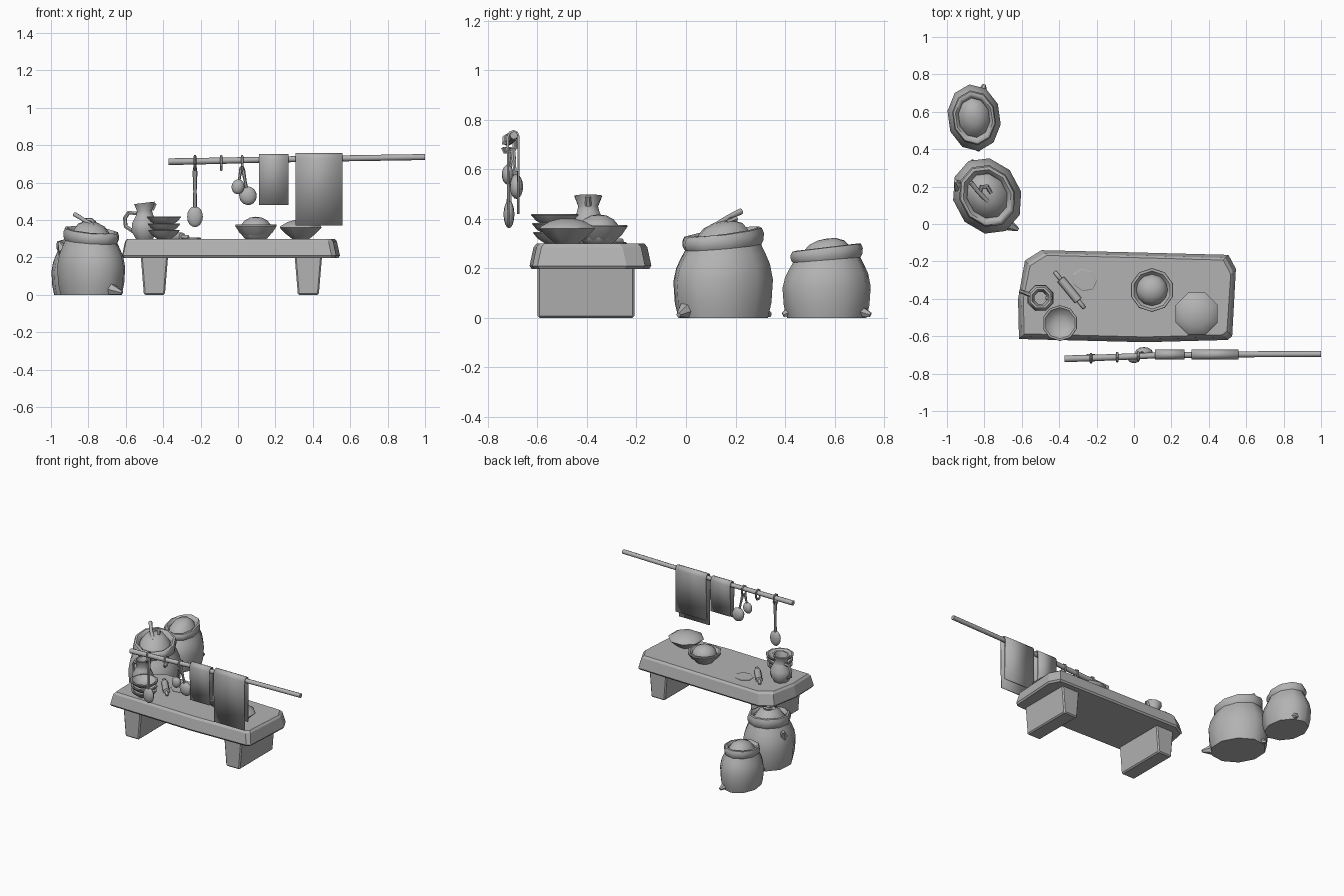
import bpy, bmesh, math
from mathutils import Vector, Matrix

cube = bpy.data.objects.get("Cube")
if cube:
    bpy.data.objects.remove(cube, do_unlink=True)

grey = bpy.data.materials.new("plain_grey")
grey.use_nodes = True
grey.diffuse_color = (0.45, 0.45, 0.45, 1)
grey.node_tree.nodes["Principled BSDF"].inputs["Base Color"].default_value = (0.45, 0.45, 0.45, 1)


def select(ob):
    bpy.ops.object.select_all(action="DESELECT")
    ob.select_set(True)
    bpy.context.view_layer.objects.active = ob


def finish(name, bm, angle=50):
    """Turn a bmesh into an object; angle 0 keeps it flat."""
    bmesh.ops.recalc_face_normals(bm, faces=bm.faces)
    me = bpy.data.meshes.new(name)
    bm.to_mesh(me)
    bm.free()
    me.materials.append(grey)
    ob = bpy.data.objects.new(name, me)
    bpy.context.collection.objects.link(ob)
    if angle:
        select(ob)
        bpy.ops.object.shade_smooth_by_angle(angle=math.radians(angle))
    return ob


def loft(name, rings, angle=0):
    """Skin between rings of equal length and cap both ends."""
    bm = bmesh.new()
    rows = [[bm.verts.new(p) for p in ring] for ring in rings]
    n = len(rows[0])
    for a, b in zip(rows, rows[1:]):
        for i in range(n):
            j = (i + 1) % n
            bm.faces.new((a[i], a[j], b[j], b[i]))
    bm.faces.new(rows[0][::-1])
    bm.faces.new(rows[-1])
    return finish(name, bm, angle)


def lathe(name, profile, centre, sides, scale=(1, 1), turn=0, slope=(0, 0), angle=50):
    """Revolve (radius, height) points; slope tips the upper part."""
    top = max(z for r, z in profile)
    rot = Matrix.Rotation(math.radians(turn), 3, "Z")
    rings = []
    for r, z in profile:
        ring = []
        for i in range(sides):
            a = math.tau * (i + 0.5) / sides
            p = rot @ Vector((r * scale[0] * math.cos(a), r * scale[1] * math.sin(a), z))
            p.z += (slope[0] * p.x + slope[1] * p.y) * (z / top) ** 2
            ring.append(p + Vector(centre))
        rings.append(ring)
    return loft(name, rings, angle)


def tube(name, points, radii, sides=8):
    """Round bar through points, with a radius at each one."""
    cu = bpy.data.curves.new(name, "CURVE")
    cu.dimensions = "3D"
    cu.bevel_depth = 1
    cu.bevel_resolution = (sides - 4) // 2
    cu.use_fill_caps = True
    sp = cu.splines.new("POLY")
    sp.points.add(len(points) - 1)
    for pt, co, r in zip(sp.points, points, radii):
        pt.co = (*co, 1)
        pt.radius = r
    cu.materials.append(grey)
    ob = bpy.data.objects.new(name, cu)
    bpy.context.collection.objects.link(ob)
    select(ob)
    bpy.ops.object.convert(target="MESH")
    bpy.ops.object.shade_smooth_by_angle(angle=math.radians(50))
    return bpy.context.object


def ball(name, centre, size, turn=0):
    bm = bmesh.new()
    bmesh.ops.create_uvsphere(bm, u_segments=12, v_segments=8, radius=1)
    bm.transform(Matrix.Translation(centre) @ Matrix.Rotation(math.radians(turn), 4, "Y")
                 @ Matrix.Diagonal((*size, 1)))
    return finish(name, bm)


# Table top: worn outline, wider at the bottom than at the top
outline = [(-.615, -.615), (.06, -.632), (.5, -.62), (.525, -.6), (.545, -.24),
           (.505, -.165), (.01, -.152), (-.495, -.14), (-.583, -.195), (-.62, -.4)]
mid = Vector((-.037, -.39))


def inset(d, z):
    return [(x - d * math.copysign(1, x - mid.x) * (abs(x - mid.x) > .1),
             y - d * math.copysign(1, y - mid.y) * (abs(y - mid.y) > .1), z) for x, y in outline]


loft("table_top", [inset(.008, .198), inset(0, .21), inset(.016, .285), inset(.028, .3)])


# Table legs: broad tapered slabs
def slab(x0, x1, y0, y1, z):
    return [(x0, y0, z), (x1, y0, z), (x1, y1, z), (x0, y1, z)]


for side, x in (("right", -.447), ("left", .376)):
    leg = loft(side + "_leg", [slab(x - .056, x + .056, -.6, -.208, 0),
                               slab(x - .073, x + .073, -.6, -.208, .205)])
    bev = leg.modifiers.new("soft_edges", "BEVEL")
    bev.width = .008

# Sacks: body, rolled rim and heaped filling in one profile
sack = [(.9, 0), (.97, .06), (1, .15), (.94, .21), (.85, .25), (.75, .29), (.77, .285),
        (.81, .3), (.82, .325), (.78, .345), (.7, .348), (.62, .335), (.59, .32),
        (.56, .33), (.4, .37), (.2, .387), (.02, .39)]
lathe("large_sack", sack, (-.785, .15, 0), 10, (.18, .212), 28, (-.1, .15))
lathe("small_sack", [(r, z * .82) for r, z in sack], (-.855, .568, 0), 10, (.143, .18), 8, (0, .15))


# Gathered corners on the sacks
def corner(name, base, tip):
    tube(name, [base, tip], [.035, .01], 6)


corner("large_sack_front_corner", (-.68, .0, .03), (-.62, -.03, .012))
corner("large_sack_back_corner", (-.82, .28, .035), (-.87, .34, .012))
corner("large_sack_side_corner", (-.93, .2, .23), (-.955, .23, .28))
corner("small_sack_back_corner", (-.82, .68, .035), (-.8, .745, .012))
corner("small_sack_front_corner", (-.84, .44, .035), (-.83, .392, .012))

# Scoop stuck in the large sack
tube("scoop_handle", [(-.872, .222, .43), (-.83, .17, .405), (-.77, .11, .365)], [.013, .011, .014])
tube("scoop_edge", [(-.825, .16, .39), (-.815, .2, .4), (-.785, .2, .4), (-.765, .165, .385)],
     [.01, .012, .012, .01], 6)


# Bowls
def bowl(name, x, y, z, r, h, sides):
    lathe(name, [(r * .45, 0), (r * .8, h * .45), (r, h * .92), (r * .98, h), (r * .87, h),
                 (r * .65, h * .5), (r * .3, h * .25)], (x, y, z), sides, angle=35)


for i in range(3):
    bowl(f"stacked_bowl_{i + 1}", -.396, -.53, .3 + .036 * i, .088 + .004 * i, .047, 10)
bowl("filled_bowl", .096, -.353, .3, .117, .075, 10)
ball("bowl_filling", (.096, -.353, .35), (.085, .085, .068))
lathe("covered_bowl", [(.05, 0), (.085, .025), (.122, .06), (.115, .069), (.075, .09), (.035, .1),
                       (.004, .102)], (.335, -.48, .3), 8, angle=35)

# Pitcher with handle and spout
lathe("pitcher", [(.05, 0), (.075, .04), (.072, .085), (.05, .125), (.043, .15), (.06, .192),
                  (.048, .192), (.034, .15), (.034, .11)], (-.5, -.395, .3), 8, slope=(.12, 0))
tube("pitcher_handle", [(-.54, -.385, .435), (-.585, -.367, .44), (-.605, -.36, .41),
                        (-.6, -.362, .365), (-.56, -.378, .34)], [.011] * 5, 6)
tube("pitcher_spout", [(-.462, -.395, .455), (-.442, -.395, .49)], [.014, .01], 6)

# Rolling pin and rolled dough
pin_a, pin_b = Vector((-.425, -.255, .31)), Vector((-.265, -.45, .31))
steps = [0, .02, .16, .2, .21, .79, .8, .84, .98, 1]
tube("rolling_pin", [pin_a.lerp(pin_b, t) for t in steps],
     [.006, .011, .011, .01, .023, .023, .01, .011, .011, .006])
lathe("dough_sheet", [(1, 0), (1, .006), (.92, .009)], (-.265, -.3, .297), 7, (.07, .06), -25, angle=0)

# Hanging rod
tube("hanging_rod", [(-.372, -.721, .712), (-.1, -.712, .717), (.1, -.703, .722), (.5, -.697, .729),
                     (1, -.695, .737)], [.018, .017, .016, .016, .016])


# Towels folded over the rod
def towel(name, x0, x1, front_end, back_end, top):
    path = [(-.717, front_end), (-.72, top - .025), (-.712, top - .007), (-.697, top),
            (-.683, top - .007), (-.676, top - .025), (-.678, back_end)]
    bm = bmesh.new()
    rows = [[bm.verts.new((x, y, z)) for x in (x0, x1)] for y, z in path]
    for a, b in zip(rows, rows[1:]):
        bm.faces.new((a[0], a[1], b[1], b[0]))
    ob = finish(name, bm)
    sol = ob.modifiers.new("cloth_thickness", "SOLIDIFY")
    sol.thickness = .009
    sol.offset = 0


towel("small_towel", .112, .27, .48, .5, .75)
towel("large_towel", .308, .558, .37, .42, .755)

# Hooks over the rod
for i, (x, y) in enumerate(((-.23, -.717), (-.09, -.711), (.022, -.707))):
    path = [(x, y - .02, .7), (x, y - .018, .73), (x, y, .742), (x, y + .022, .728),
            (x, y + .022, .69), (x, y + .008, .67), (x, y - .016, .668), (x, y - .024, .688)]
    tube(f"hook_{i + 1}", path, [.007] * len(path), 6)


# Hanging spoons and ladles
def spoon(name, top, bowl_at, size, thick, turn=0):
    a, b = Vector(top), Vector(bowl_at)
    tube(name + "_handle", [a, a.lerp(b, .12), a.lerp(b, .5), b], [.008, thick, thick * .7, thick], 6)
    ball(name + "_bowl", bowl_at, size, turn)


spoon("long_spoon", (-.23, -.712, .69), (-.23, -.715, .418), (.042, .022, .056), .013)
spoon("small_ladle", (.018, -.712, .685), (0, -.72, .578), (.034, .024, .04), .01, 10)
spoon("large_ladle", (.024, -.7, .685), (.053, -.685, .53), (.047, .027, .05), .011, -15)
